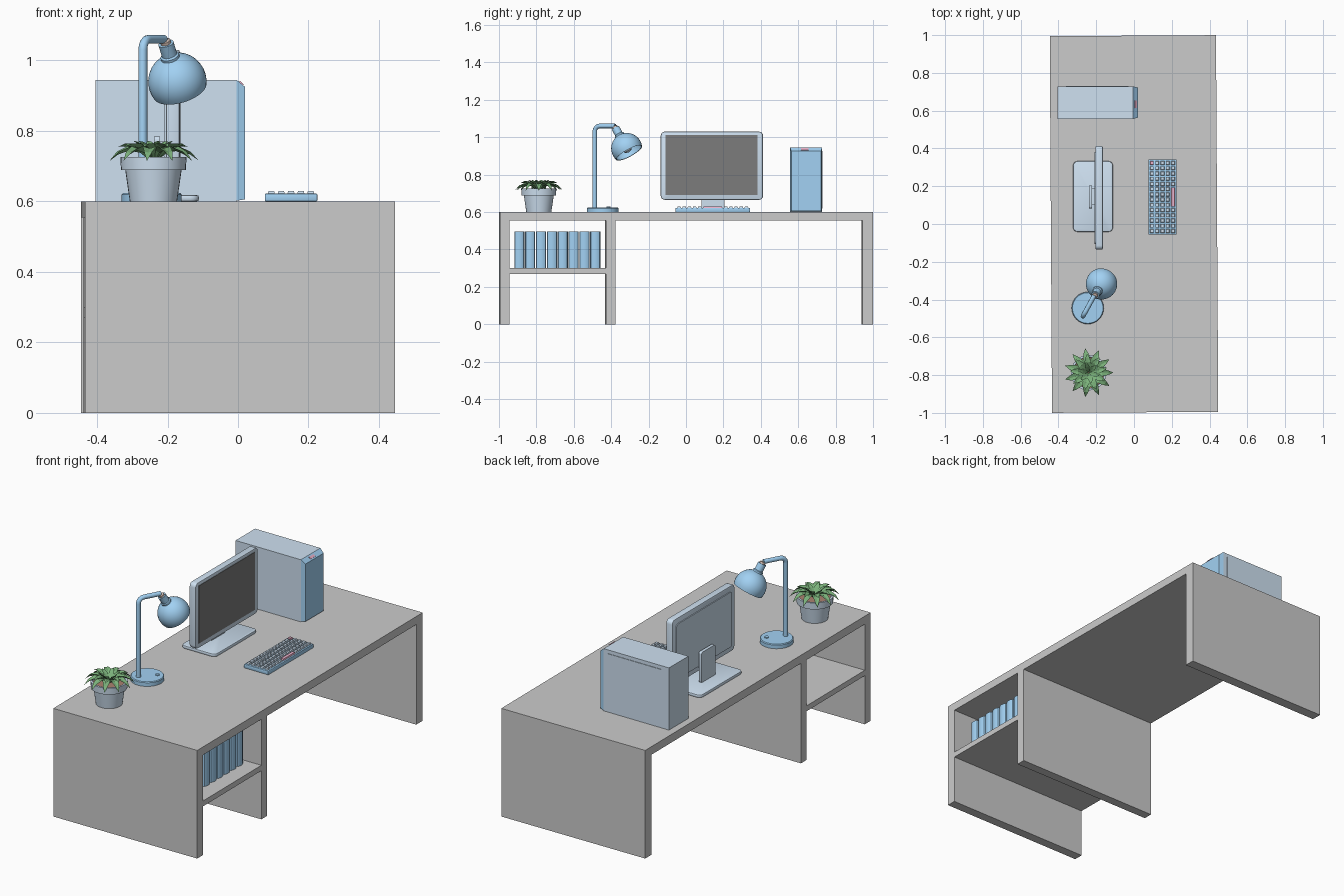
import bpy, bmesh, math
from mathutils import Vector, Matrix

if "Cube" in bpy.data.objects:
    bpy.data.objects.remove(bpy.data.objects["Cube"])


def material(name, rgb):
    m = bpy.data.materials.new(name)
    m.diffuse_color = (*rgb, 1)
    m.use_nodes = True
    m.node_tree.nodes["Principled BSDF"].inputs["Base Color"].default_value = m.diffuse_color
    return m


BLUE = material("blue", (0.36, 0.64, 0.90))
PALE = material("pale_blue", (0.62, 0.75, 0.88))
DARK = material("screen_dark", (0.2, 0.2, 0.2))
PINK = material("pink", (0.85, 0.45, 0.6))
GREEN = material("green", (0.2, 0.45, 0.2))
SOIL = material("soil", (0.4, 0.22, 0.16))
TAN = material("tan", (0.7, 0.55, 0.48))


def finish(name, bm, mat=None, smooth=False):
    bmesh.ops.recalc_face_normals(bm, faces=bm.faces)
    me = bpy.data.meshes.new(name)
    bm.to_mesh(me)
    bm.free()
    ob = bpy.data.objects.new(name, me)
    bpy.context.collection.objects.link(ob)
    if mat:
        me.materials.append(mat)
    if smooth:
        bpy.ops.object.select_all(action='DESELECT')
        ob.select_set(True)
        bpy.context.view_layer.objects.active = ob
        bpy.ops.object.shade_smooth_by_angle(angle=math.radians(35))
    return ob


def add_box(bm, x, y, z):
    size = Vector((x[1] - x[0], y[1] - y[0], z[1] - z[0]))
    mid = Vector((sum(x), sum(y), sum(z))) / 2
    mat = Matrix.Translation(mid) @ Matrix.Diagonal((*size, 1))
    return bmesh.ops.create_cube(bm, size=1, matrix=mat)["verts"]


def box(name, x, y, z, mat=None, axis=None, radius=0, edge=0):
    """Box; corners along one axis rounded by radius, then the rims softened by edge."""
    bm = bmesh.new()
    add_box(bm, x, y, z)
    if radius:
        es = [e for e in bm.edges if abs((e.verts[0].co - e.verts[1].co).normalized()[axis]) > 0.9]
        bmesh.ops.bevel(bm, geom=es, offset=radius, segments=4, profile=0.5, affect='EDGES')
    if edge:
        es = [e for e in bm.edges if e.calc_face_angle(0) > 0.8]
        bmesh.ops.bevel(bm, geom=es, offset=edge, segments=2, profile=0.5, affect='EDGES')
    return finish(name, bm, mat, bool(radius or edge))


def lathe(name, profile, mat, place=Matrix(), n=32):
    """Spin (radius, height) points around local z."""
    bm = bmesh.new()
    vs = [bm.verts.new((r, 0, h)) for r, h in profile]
    es = [bm.edges.new(p) for p in zip(vs, vs[1:])]
    bmesh.ops.spin(bm, geom=vs + es, cent=(0, 0, 0), axis=(0, 0, 1), angle=2 * math.pi, steps=n)
    bmesh.ops.remove_doubles(bm, verts=bm.verts, dist=1e-5)
    bm.transform(place)
    return finish(name, bm, mat, True)


def at(x, y, z):
    return Matrix.Translation((x, y, z))


# Desk, turned very slightly
W = (-0.44, 0.44)
for name, y, z in [("desk_top", (-0.997, 0.997), (0.555, 0.6)),
                   ("left_panel", (-0.997, -0.945), (0, 0.555)),
                   ("inner_panel", (-0.43, -0.38), (0, 0.555)),
                   ("right_panel", (0.94, 0.997), (0, 0.555)),
                   ("shelf", (-0.945, -0.43), (0.27, 0.3))]:
    box(name, W, y, z).rotation_euler.z = 0.006

# Books with rounded spines
for i in range(8):
    y = -0.891 + i * 0.058
    bm = bmesh.new()
    pts = [(0.19, -0.027), (0.345, -0.027)]
    pts += [(0.345 + 0.015 * math.cos(a), 0.027 * math.sin(a))
            for a in [math.radians(d) for d in range(-60, 61, 30)]]
    pts += [(0.345, 0.027), (0.19, 0.027)]
    f = bm.faces.new([bm.verts.new((px, y + py, 0.3)) for px, py in pts])
    up = bmesh.ops.extrude_face_region(bm, geom=[f])["geom"]
    bmesh.ops.translate(bm, vec=(0, 0, 0.195), verts=[v for v in up if isinstance(v, bmesh.types.BMVert)])
    finish(f"book_{i + 1}", bm, BLUE, True)

# Computer tower: body, chamfered front, button, side cover
box("tower_body", (-0.405, -0.004), (0.557, 0.728), (0.6, 0.945), PALE)
bm = bmesh.new()
vs = add_box(bm, (-0.004, 0.02), (0.557, 0.728), (0.602, 0.945))
for v in vs:
    if v.co.x > 0:
        v.co.y += 0.006 if v.co.y < 0.64 else -0.006
        v.co.z += -0.02 if v.co.z > 0.7 else 0.004
finish("tower_front", bm, BLUE)
button = box("tower_button", (-0.007, 0.007), (-0.02, 0.02), (-0.003, 0.003), PINK)
button.location = (0.009, 0.635, 0.935)
button.rotation_euler.y = math.radians(40)
box("tower_side_cover", (-0.36, -0.03), (0.727, 0.731), (0.62, 0.925), PALE)

# Monitor
box("monitor_frame", (-0.205, -0.165), (-0.135, 0.412), (0.665, 1.03), PALE, 0, 0.022, 0.006)
box("monitor_screen", (-0.17, -0.163), (-0.11, 0.383), (0.692, 1.012), DARK)
box("monitor_back", (-0.21, -0.2), (-0.105, 0.382), (0.695, 1.0), PALE, 0, 0.015)
box("monitor_base", (-0.323, -0.111), (-0.042, 0.333), (0.6, 0.618), PALE, 2, 0.025, 0.006)
box("monitor_stand", (-0.239, -0.222), (0.083, 0.205), (0.615, 0.785), PALE, 0, 0.01)
box("monitor_mount", (-0.225, -0.2), (0.1, 0.188), (0.69, 0.77), PALE)

# Keyboard: 5 rows of 14 keys with a long space bar
box("keyboard_base", (0.076, 0.225), (-0.056, 0.342), (0.6, 0.622), BLUE, edge=0.003)
keys, accents = bmesh.new(), bmesh.new()


def key(bm, x, y, half_y):
    for v in add_box(bm, (x - 0.0105, x + 0.0105), (y - half_y, y + half_y), (0.62, 0.63)):
        if v.co.z > 0.625:
            v.co.x += 0.0025 if v.co.x < x else -0.0025
            v.co.y += 0.0025 if v.co.y < y else -0.0025


for r in range(5):
    for c in range(14):
        x, y = 0.0945 + r * 0.028, -0.037 + c * 0.0277
        if r == 4 and 5 <= c <= 8:
            continue
        key(accents if (r, c) == (0, 13) else keys, x, y, 0.0105)
key(accents, 0.2065, -0.037 + 6.5 * 0.0277, 0.052)
finish("keyboard_keys", keys, PALE)
finish("keyboard_accent_keys", accents, PINK)

# Desk lamp: base, bent arm, neck, shade, bulb
lathe("lamp_base", [(0, 0), (0.085, 0), (0.085, 0.02), (0.081, 0.024), (0, 0.024)], BLUE, at(-0.245, -0.445, 0.6))
lathe("lamp_switch", [(0, 0), (0.011, 0), (0.011, 0.006), (0, 0.006)], BLUE, at(-0.204, -0.415, 0.623), 16)
side = Vector((0.48, 0.88, 0)).normalized()
foot = Vector((-0.27, -0.488, 0.615))
path = [foot, foot + Vector((0, 0, 0.415))]
for d in (22.5, 45, 67.5, 90):
    a = math.radians(d)
    path.append(foot + Vector((0, 0, 0.415 + 0.03 * math.sin(a))) + side * 0.03 * (1 - math.cos(a)))
path.append(foot + Vector((0, 0, 0.445)) + side * 0.125)
cu = bpy.data.curves.new("lamp_arm", 'CURVE')
cu.dimensions, cu.bevel_depth, cu.bevel_resolution, cu.use_fill_caps = '3D', 0.0125, 3, True
sp = cu.splines.new('POLY')
sp.points.add(len(path) - 1)
for p, co in zip(sp.points, path):
    p.co = (*co, 1)
cu.materials.append(BLUE)
bpy.context.collection.objects.link(bpy.data.objects.new("lamp_arm", cu))

tilt = math.radians(32)
down = side * math.sin(tilt) - Vector((0, 0, math.cos(tilt)))
centre = Vector((-0.172, -0.317, 0.94))
aim = at(*centre) @ (-down).to_track_quat('Z', 'Y').to_matrix().to_4x4()
R, r = 0.083, 0.079
angles = [math.radians(-20 + i * 10) for i in range(12)]
shade = [(R * math.cos(a), R * math.sin(a)) for a in angles]
inner = [(r * math.cos(a), r * math.sin(a)) for a in angles]
lathe("lamp_shade", [(0, r)] + inner[::-1] + shade + [(0, R)], BLUE, aim)
lathe("lamp_neck", [(0, 0.075), (0.027, 0.075), (0.027, 0.086), (0.022, 0.09), (0.022, 0.128), (0, 0.128)],
      BLUE, aim, 20)
lathe("lamp_joint", [(0, 0.126), (0.015, 0.126), (0.015, 0.137), (0, 0.141)], TAN, aim, 16)
lathe("lamp_bulb", [(0, 0.078), (0.014, 0.075), (0.016, 0.045), (0.03, 0.02), (0.03, 0), (0.018, -0.018), (0, -0.024)],
      PALE, aim, 20)

# Plant pot and soil
PX, PY = -0.24, -0.787
lathe("plant_pot", [(0, 0), (0.067, 0), (0.08, 0.089), (0.092, 0.089), (0.094, 0.126),
                    (0.083, 0.126), (0.08, 0.1), (0, 0.1)], PALE, at(PX, PY, 0.6))
lathe("plant_soil", [(0, 0.098), (0.0815, 0.098), (0.0815, 0.112), (0, 0.117)], SOIL, at(PX, PY, 0.6))

# Pointed leaves in three rings: count, length, climb, droop, half width
bm = bmesh.new()
for ring, (count, length, climb, droop, half) in enumerate([(11, 0.13, 0.15, 0.145, 0.02),
                                                            (9, 0.1, 0.135, 0.09, 0.018),
                                                            (6, 0.058, 0.1, 0.038, 0.013)]):
    for i in range(count):
        turn = at(PX, PY, 0.71) @ Matrix.Rotation(2 * math.pi * (i + ring * 0.37) / count, 4, 'Z')
        rows = []
        for t, w in [(0.05, 0.45), (0.3, 0.85), (0.55, 1), (0.8, 0.6)]:
            x, z, h = length * t, climb * t - droop * t * t, half * w
            rows.append([bm.verts.new(turn @ Vector(p)) for p in
                         [(x, -h, z + h * 0.4), (x, 0, z - 0.004), (x, h, z + h * 0.4), (x, 0, z + 0.002)]])
        tip = bm.verts.new(turn @ Vector((length, 0, climb - droop)))
        for k in range(4):
            n = (k + 1) % 4
            for a, b in zip(rows, rows[1:]):
                bm.faces.new((a[k], a[n], b[n], b[k]))
            bm.faces.new((rows[-1][k], rows[-1][n], tip))
        bm.faces.new(rows[0])
finish("plant_leaves", bm, GREEN)
